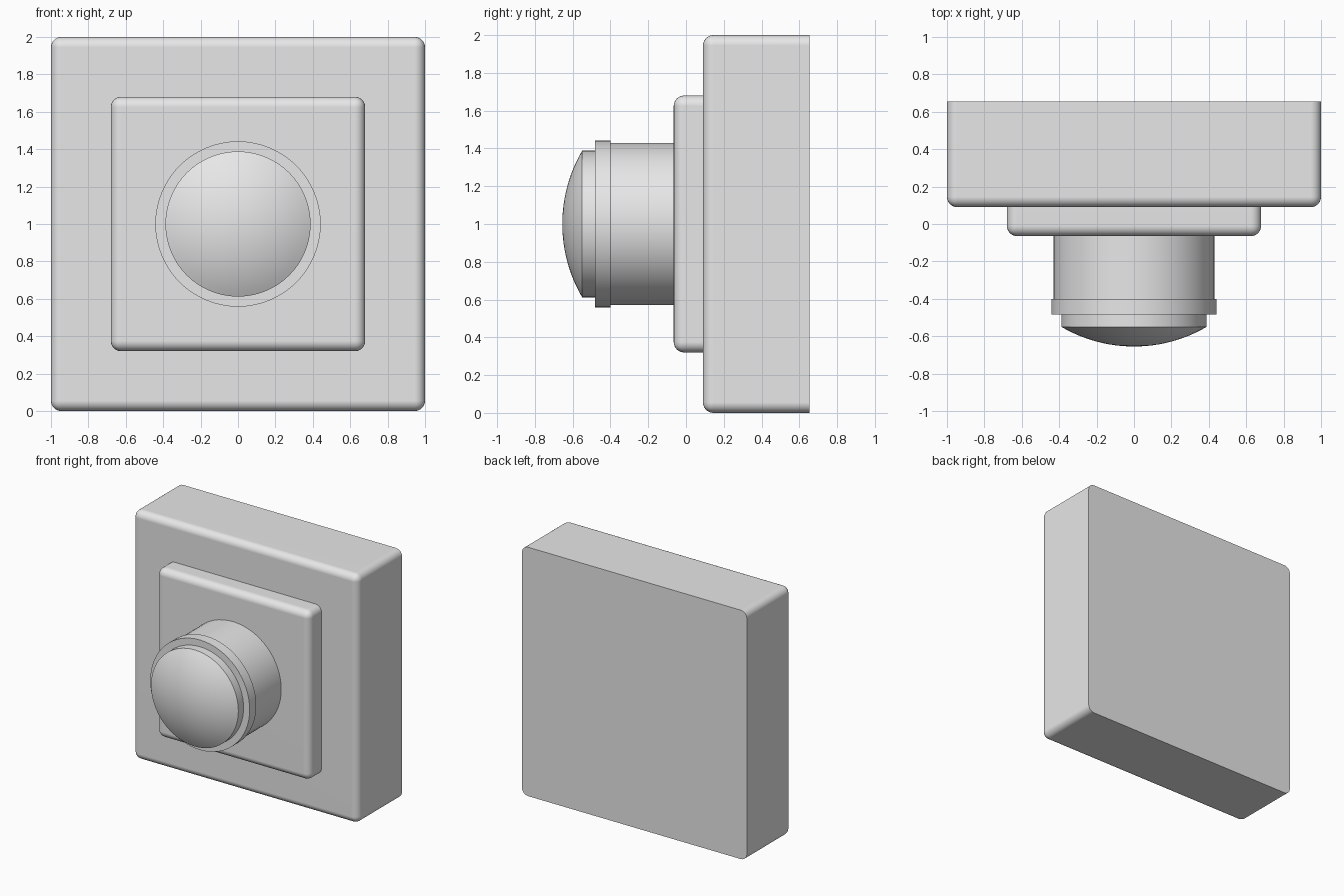
import bpy, bmesh, math
from mathutils import Matrix, Vector

cube = bpy.data.objects.get("Cube")
if cube:
    bpy.data.objects.remove(cube, do_unlink=True)

MID_Z = 1.0
BACK, BASE_FRONT, PLATE_FRONT = 0.655, 0.09, -0.065

grey = bpy.data.materials.new("light_grey")
grey.use_nodes = True
grey.diffuse_color = (0.8, 0.8, 0.8, 1)
grey.node_tree.nodes["Principled BSDF"].inputs["Base Color"].default_value = (0.8, 0.8, 0.8, 1)


def finish(name, bm):
    """Turn a bmesh into a smooth-shaded object with sharp edges kept."""
    bmesh.ops.recalc_face_normals(bm, faces=bm.faces[:])
    mesh = bpy.data.meshes.new(name)
    bm.to_mesh(mesh)
    bm.free()
    mesh.materials.append(grey)
    obj = bpy.data.objects.new(name, mesh)
    bpy.context.collection.objects.link(obj)
    obj.location.z = MID_Z
    bpy.ops.object.select_all(action='DESELECT')
    obj.select_set(True)
    bpy.context.view_layer.objects.active = obj
    bpy.ops.object.shade_smooth_by_angle(angle=math.radians(30))
    return obj


def square_block(name, half, front, back, radius=0.055):
    """Square block with all edges rounded except those of the flat back."""
    bm = bmesh.new()
    bmesh.ops.create_cube(bm, size=1)
    bmesh.ops.scale(bm, vec=(2 * half, back - front, 2 * half), verts=bm.verts)
    bmesh.ops.translate(bm, vec=(0, (front + back) / 2, 0), verts=bm.verts)
    edges = [e for e in bm.edges if any(v.co.y < back - 0.01 for v in e.verts)]
    bmesh.ops.bevel(bm, geom=edges, offset=radius, offset_type='OFFSET',
                    segments=6, profile=0.5, affect='EDGES', clamp_overlap=True)
    obj = finish(name, bm)
    normals = obj.modifiers.new("flat_faces", 'WEIGHTED_NORMAL')
    normals.keep_sharp = True


def turned(name, profile, segments=64):
    """Spin a (radius, y) profile around the front-to-back axis."""
    bm = bmesh.new()
    verts = [bm.verts.new((r, y, 0)) for r, y in profile]
    edges = [bm.edges.new(pair) for pair in zip(verts, verts[1:])]
    bmesh.ops.spin(bm, geom=verts + edges, cent=(0, 0, 0), axis=(0, 1, 0),
                   angle=math.tau, steps=segments, use_duplicate=False)
    bmesh.ops.remove_doubles(bm, verts=bm.verts[:], dist=0.0001)
    finish(name, bm)


def disc(name, radius, front, back):
    turned(name, [(0, back), (radius, back), (radius, front), (0, front)])


# Wall block and raised plate
square_block("base_block", 1.0, BASE_FRONT, BACK)
square_block("raised_plate", 0.68, PLATE_FRONT, BASE_FRONT)

# Round stem and collar
disc("button_stem", 0.43, -0.40, PLATE_FRONT)
disc("button_collar", 0.442, -0.483, -0.40)

# Button cap with a shallow spherical dome
rim, rim_y, tip_y, steps = 0.388, -0.55, -0.655, 12
rise = rim_y - tip_y
sphere = (rim ** 2 + rise ** 2) / (2 * rise)
sweep = math.asin(rim / sphere)
dome = [(sphere * math.sin(a), tip_y + sphere * (1 - math.cos(a)))
        for a in (sweep * (1 - i / steps) for i in range(steps + 1))]
turned("button_cap", [(0, -0.483), (rim, -0.483)] + dome)
